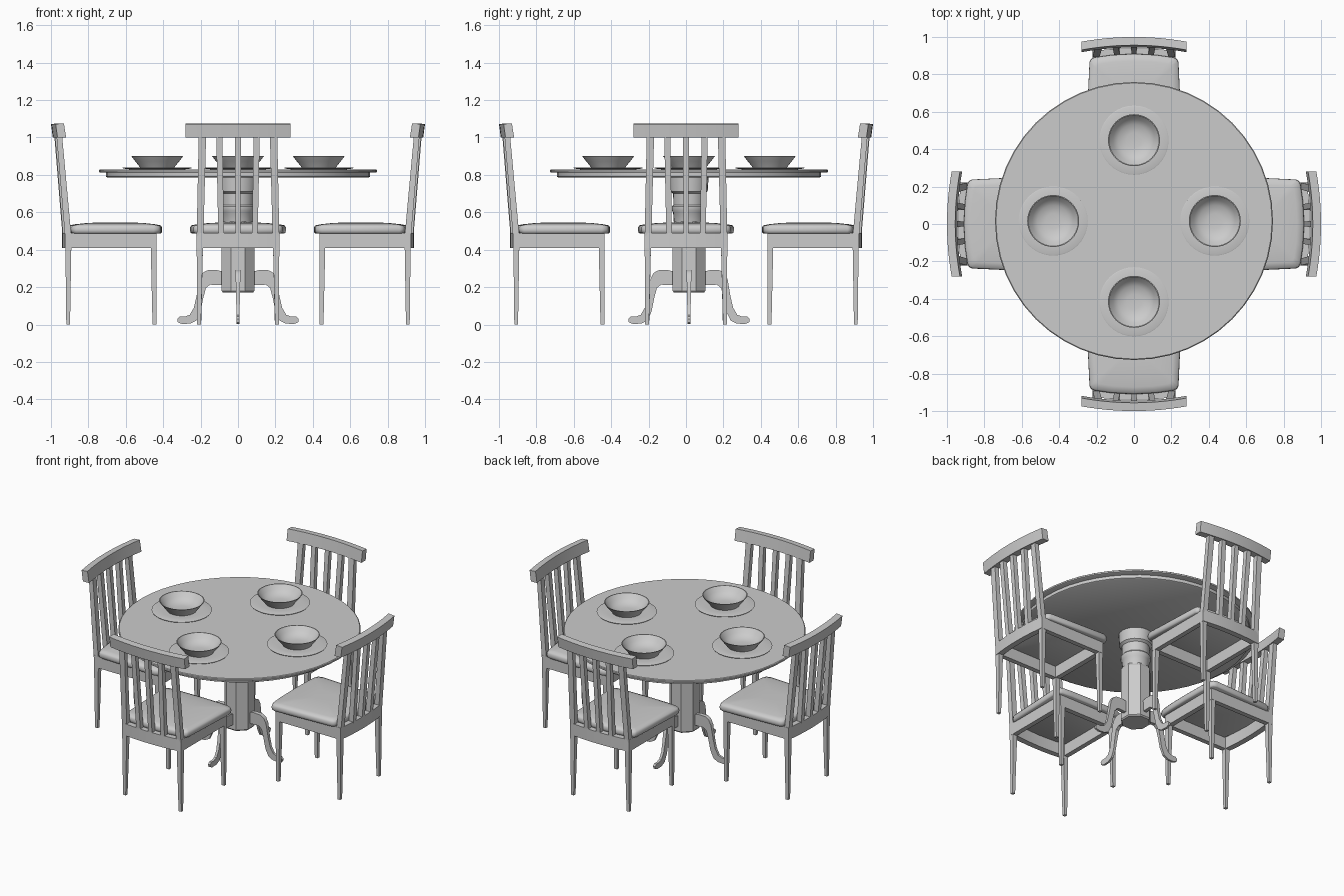
import bpy, bmesh, math
from mathutils import Matrix, Vector

if "Cube" in bpy.data.objects:
    bpy.data.objects.remove(bpy.data.objects["Cube"])

CY = 0.016  # table centre in y


def loft(name, rings, loop=False, angle=35):
    """Skin a list of equal-length point rings; cap the ends unless looped."""
    bm = bmesh.new()
    vs = [[bm.verts.new(p) for p in r] for r in rings]
    n = len(vs[0])
    pairs = list(zip(vs, vs[1:])) + ([(vs[-1], vs[0])] if loop else [])
    for a, b in pairs:
        for i in range(n):
            j = (i + 1) % n
            bm.faces.new((a[i], a[j], b[j], b[i]))
    if not loop:
        bm.faces.new(vs[0])
        bm.faces.new(vs[-1])
    bmesh.ops.recalc_face_normals(bm, faces=bm.faces)
    me = bpy.data.meshes.new(name)
    bm.to_mesh(me)
    bm.free()
    ob = bpy.data.objects.new(name, me)
    bpy.context.collection.objects.link(ob)
    bpy.ops.object.select_all(action='DESELECT')
    ob.select_set(True)
    bpy.context.view_layer.objects.active = ob
    bpy.ops.object.shade_smooth_by_angle(angle=math.radians(angle))
    return ob


def lathe(name, profile, sides, centre=(0, CY), phase=0, angle=35):
    ang = [2 * math.pi * (i + phase) / sides for i in range(sides)]
    return loft(name, [[(centre[0] + r * math.cos(a), centre[1] + r * math.sin(a), z)
                        for a in ang] for r, z in profile], angle=angle)


def quad(x, y, z, sx, sy):
    return [(x - sx, y - sy, z), (x + sx, y - sy, z),
            (x + sx, y + sy, z), (x - sx, y + sy, z)]


def bar(name, a, b):
    """Tapered bar between two horizontal sections (x, y, z, half x, half y)."""
    return loft(name, [quad(*a), quad(*b)])


def copies(parts, centre):
    """Three more copies of the parts, turned about the vertical axis."""
    c = Vector((*centre, 0))
    for k in range(1, 4):
        m = (Matrix.Translation(c) @ Matrix.Rotation(k * math.pi / 2, 4, 'Z')
             @ Matrix.Translation(-c))
        for p in parts:
            d = p.copy()
            d.matrix_world = m @ p.matrix_basis
            bpy.context.collection.objects.link(d)


# Table top with its stepped under-rim
lathe("table_top", [(0.735, 0.812), (0.743, 0.816), (0.743, 0.826), (0.738, 0.83)], 48)
lathe("table_under_rim", [(0.70, 0.787), (0.706, 0.791), (0.706, 0.813)], 48)

# Pedestal: octagonal lower shaft, round turned upper column
lathe("pedestal_shaft", [(0.088, 0.172), (0.095, 0.18), (0.095, 0.53), (0.085, 0.55)],
      8, phase=0.5, angle=20)
lathe("pedestal_column", [(0.08, 0.53), (0.085, 0.60), (0.092, 0.61), (0.092, 0.63),
                          (0.083, 0.64), (0.085, 0.70), (0.10, 0.712), (0.105, 0.79)], 24)

# Scrolled pedestal legs: profile swept to a thin slab that narrows at the foot
leg = [(0.07, 0.28), (0.115, 0.292), (0.165, 0.29), (0.19, 0.275), (0.207, 0.24),
       (0.222, 0.15), (0.236, 0.09), (0.258, 0.052), (0.285, 0.042), (0.312, 0.042),
       (0.325, 0.03), (0.322, 0.012), (0.30, 0.003), (0.255, 0.005), (0.222, 0.022),
       (0.20, 0.07), (0.186, 0.14), (0.172, 0.195), (0.15, 0.213), (0.07, 0.21)]
table_leg = loft("table_leg", [[(x, CY + s * (0.007 + 0.022 * z), z) for x, z in leg]
                               for s in (-1, 1)])
copies([table_leg], (0, CY))

# Place settings
setting = [
    lathe("plate", [(0.14, 0.829), (0.182, 0.834), (0.185, 0.838), (0.18, 0.84),
                    (0.12, 0.838)], 40, (0, CY + 0.432)),
    lathe("bowl", [(0.09, 0.836), (0.095, 0.845), (0.118, 0.873), (0.139, 0.901),
                   (0.134, 0.901), (0.112, 0.873), (0.085, 0.852), (0.04, 0.845)],
          40, (0, CY + 0.432)),
]
copies(setting, (0, CY))

# Chair at +y, facing the table
chair = []

# Cushion: rounded outline stacked into a domed pad
half = [(0.0, 0.405), (0.15, 0.408), (0.225, 0.414), (0.248, 0.425), (0.257, 0.45),
        (0.238, 0.865), (0.23, 0.882), (0.21, 0.891), (0.12, 0.904), (0.0, 0.91)]
outline = half + [(-x, y) for x, y in half[-2:0:-1]]
layers = [(0.965, 0.487), (0.99, 0.492), (1.0, 0.505), (0.995, 0.52),
          (0.97, 0.53), (0.85, 0.536), (0.6, 0.543), (0.3, 0.546)]
chair.append(loft("seat_cushion", [[(x * s, 0.655 + (y - 0.655) * s, z) for x, y in outline]
                                   for s, z in layers], angle=50))


def bow(x):
    return -0.02 * (x / 0.25) ** 2


# Seat frame
chair.append(bar("front_apron", (0, 0.452, 0.41, 0.222, 0.017), (0, 0.452, 0.49, 0.222, 0.017)))
for s in (-1, 1):
    chair.append(bar("side_apron", (s * 0.206, 0.675, 0.41, 0.016, 0.235),
                     (s * 0.206, 0.675, 0.49, 0.016, 0.235)))
xs = [-0.222 + 0.444 * i / 8 for i in range(9)]
chair.append(loft("back_apron", [[(x, y + bow(x), z) for y, z in
                                  ((0.902, 0.41), (0.94, 0.41), (0.94, 0.49), (0.902, 0.49))]
                                 for x in xs]))

# Legs
for s in (-1, 1):
    chair.append(bar("front_leg", (s * 0.207, 0.447, 0, 0.01, 0.01),
                     (s * 0.204, 0.451, 0.43, 0.017, 0.016)))
    chair.append(bar("back_leg", (s * 0.208, 0.908, 0, 0.01, 0.01),
                     (s * 0.204, 0.907, 0.43, 0.017, 0.016)))

# Back posts and slats, leaning outwards
for x0, x1, w in ((-0.203, -0.19, 0.018), (-0.09, -0.1, 0.015), (0, 0, 0.014),
                  (0.09, 0.1, 0.015), (0.203, 0.19, 0.018)):
    name = "back_post" if abs(x0) > 0.15 else "back_slat"
    chair.append(bar(name, (x0, 0.921 + bow(x0), 0.47, w, 0.017),
                     (x1, 0.968 + bow(x1), 1.02, w * 1.1, 0.015)))

# Curved top rail
xs = [-0.28 + 0.56 * i / 12 for i in range(13)]
chair.append(loft("top_rail", [[(x, y + bow(x), z) for y, z in
                                ((0.944, 1.0), (0.99, 1.0), (1.0, 1.072), (0.956, 1.076))]
                               for x in xs]))
copies(chair, (0, 0))
